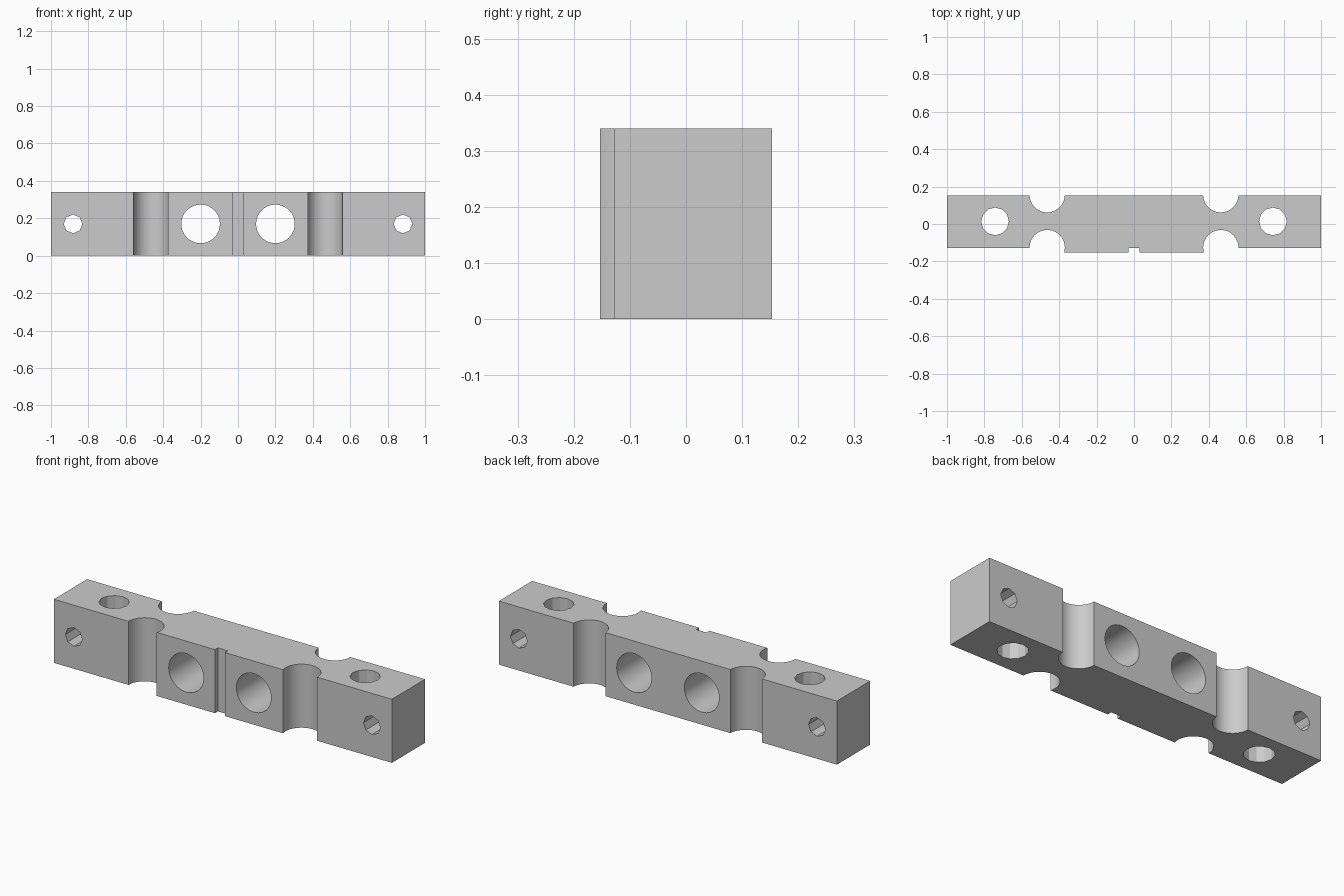
import bpy, bmesh, math

cube = bpy.data.objects.get("Cube")
if cube:
    bpy.data.objects.remove(cube, do_unlink=True)

HEIGHT = 0.34
BACK, END_FRONT, MID_FRONT = 0.153, -0.128, -0.153
NOTCH_X, NOTCH_R = 0.464, 0.094

grey = bpy.data.materials.new("light grey metal")
grey.use_nodes = True
colour = (0.6, 0.6, 0.6, 1)
grey.diffuse_color = colour
grey.node_tree.nodes["Principled BSDF"].inputs["Base Color"].default_value = colour

# Bar: mirrored plan outline with thicker middle and a narrow front slot
half = [(0.03, END_FRONT), (0.03, MID_FRONT), (NOTCH_X, MID_FRONT),
        (NOTCH_X, END_FRONT), (1, END_FRONT), (1, BACK)]
outline = half + [(-x, y) for x, y in reversed(half)]
bm = bmesh.new()
base = bm.faces.new([bm.verts.new((x, y, 0)) for x, y in outline])
top = bmesh.ops.extrude_face_region(bm, geom=[base])["geom"]
bmesh.ops.translate(bm, vec=(0, 0, HEIGHT),
                    verts=[v for v in top if isinstance(v, bmesh.types.BMVert)])
bmesh.ops.recalc_face_normals(bm, faces=bm.faces)
mesh = bpy.data.meshes.new("bar_body")
bm.to_mesh(mesh)
bm.free()
mesh.materials.append(grey)
bar = bpy.data.objects.new("bar_body", mesh)
bpy.context.collection.objects.link(bar)


def drill(x, y, z, radius, sides, along_y=False):
    """Cut a round hole through the bar, upright or front to back."""
    bpy.ops.mesh.primitive_cylinder_add(
        vertices=sides, radius=radius, depth=1, location=(x, y, z),
        rotation=(math.pi / 2 if along_y else 0, 0, 0))
    cutter = bpy.context.object
    cutter.name = "hole_cutter"
    cutter.hide_render = True
    cutter.data.materials.append(grey)
    bpy.ops.object.select_all(action='DESELECT')
    bar.select_set(True)
    bpy.context.view_layer.objects.active = bar
    cut = bar.modifiers.new("hole", 'BOOLEAN')
    cut.operation = 'DIFFERENCE'
    cut.solver = 'EXACT'
    cut.object = cutter
    bpy.ops.object.modifier_apply(modifier=cut.name)
    bpy.data.objects.remove(cutter, do_unlink=True)


for side in (-1, 1):
    # Half-round waists in front and back
    drill(side * NOTCH_X, 0.156, HEIGHT / 2, NOTCH_R, 64)
    drill(side * NOTCH_X, -0.126, HEIGHT / 2, NOTCH_R, 64)
    # Upright mounting holes
    drill(side * 0.743, 0.014, HEIGHT / 2, 0.074, 12)
    # Large middle holes and small end holes, front to back
    drill(side * 0.2, 0, HEIGHT / 2, 0.103, 64, True)
    drill(side * 0.882, 0, HEIGHT / 2, 0.05, 8, True)

bpy.ops.object.shade_smooth_by_angle(angle=math.radians(20))
